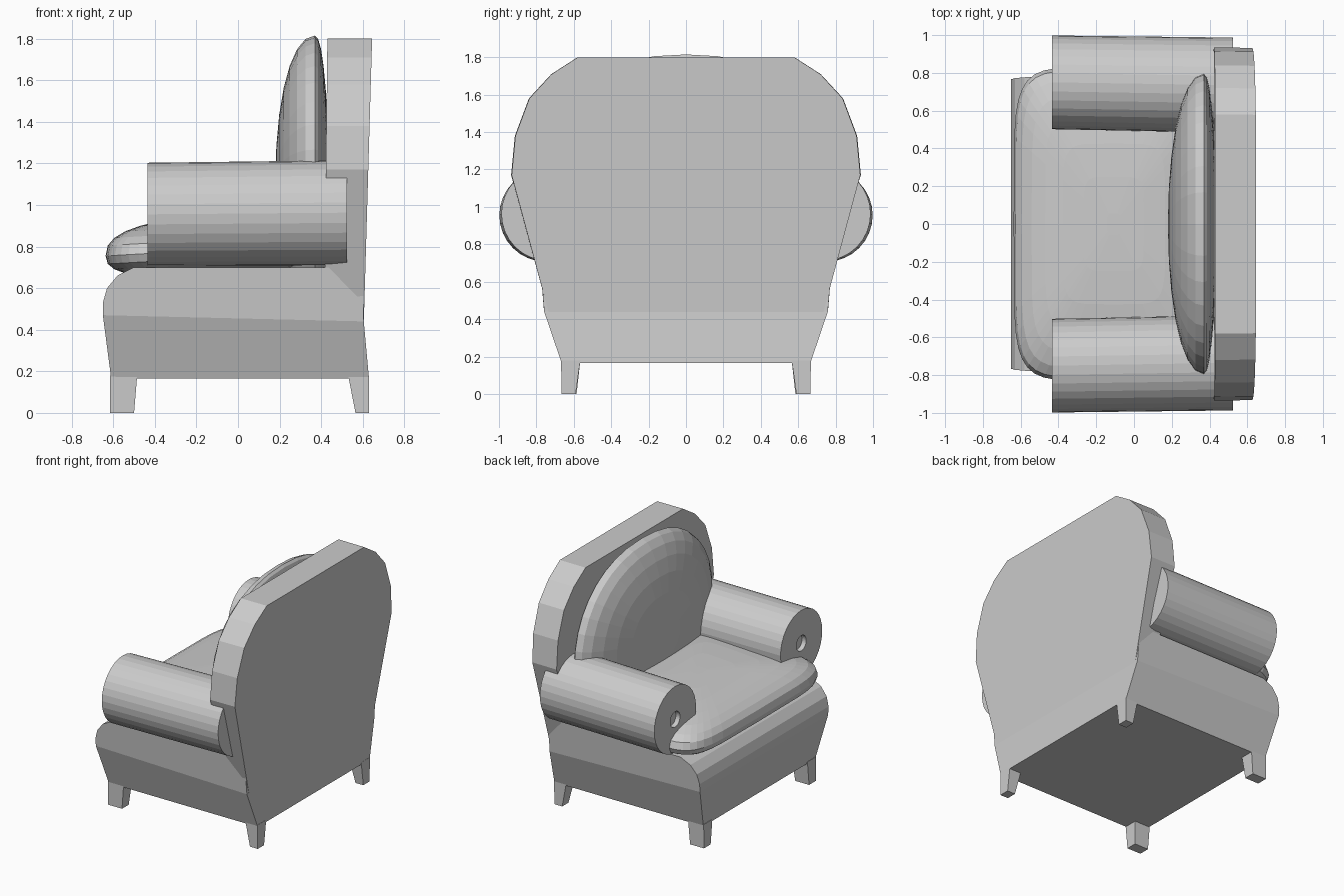
import bpy, bmesh, math

if "Cube" in bpy.data.objects:
    bpy.data.objects.remove(bpy.data.objects["Cube"])

fabric = bpy.data.materials.new("grey")
fabric.diffuse_color = (0.6, 0.6, 0.6, 1)
fabric.use_nodes = True
fabric.node_tree.nodes["Principled BSDF"].inputs["Base Color"].default_value = fabric.diffuse_color


def build(name, verts, faces):
    """Make a flat-shaded object with outward normals."""
    me = bpy.data.meshes.new(name)
    me.from_pydata(verts, [], faces)
    bm = bmesh.new()
    bm.from_mesh(me)
    bmesh.ops.recalc_face_normals(bm, faces=bm.faces)
    bm.to_mesh(me)
    bm.free()
    me.materials.append(fabric)
    ob = bpy.data.objects.new(name, me)
    bpy.context.collection.objects.link(ob)
    return ob


def loft(name, rings):
    """Skin closed rings of equal length and cap both ends."""
    n = len(rings[0])
    verts = [p for r in rings for p in r]
    faces = [(k * n + i, k * n + (i + 1) % n, (k + 1) * n + (i + 1) % n, (k + 1) * n + i)
             for k in range(len(rings) - 1) for i in range(n)]
    last = (len(rings) - 1) * n
    faces += [tuple(range(n)), tuple(range(last, last + n))]
    return build(name, verts, faces)


def spow(v, p):
    return math.copysign(abs(v) ** p, v)


def cushion(name, place, plan, section, segs=36, rows=14):
    """Superellipsoid: unit (u, v, thickness) passed through place()."""
    rings = []
    for k in range(rows + 1):
        lat = math.pi * (k + 0.15 * (k == 0) - 0.15 * (k == rows)) / rows - math.pi / 2
        r, t = abs(math.cos(lat)) ** (2 / section), spow(math.sin(lat), 2 / section)
        rings.append([place(r * spow(math.cos(a), 2 / plan), r * spow(math.sin(a), 2 / plan), t)
                      for a in (2 * math.pi * i / segs for i in range(segs))])
    return loft(name, rings)


# Base: side profile with a rolled front top, widening upwards
prof = [(-0.61, 0.165), (-0.65, 0.47), (-0.65, 0.53), (-0.63, 0.60), (-0.58, 0.66),
        (-0.50, 0.70), (0.60, 0.70), (0.605, 0.44), (0.63, 0.165)]


def half_width(z):
    return 0.665 + 0.095 * (z - 0.165) / 0.28 if z < 0.45 else 0.76 + 0.02 * (z - 0.45) / 0.25


n = len(prof)
verts = [(x, s * half_width(z), z) for s in (-1, 1) for x, z in prof]
faces = [(i, (i + 1) % n, n + (i + 1) % n, n + i) for i in range(n)]
for o in (0, n):
    faces += [(o, o + 1, o + 7, o + 8), tuple(o + i for i in range(1, 8))]
build("base", verts, faces)

# Backrest panel: arched outline, front and back surfaces leaning slightly
right = [(0.655, 0.30), (0.735, 0.43), (0.935, 1.17), (0.915, 1.38), (0.84, 1.58),
         (0.72, 1.71), (0.58, 1.80)]
outline = right + [(-y, z) for y, z in reversed(right)]
outline = [(y, max(z, 0.43)) for y, z in outline if z > 0.35]
front = [(0.418 + 0.012 * max(0, z - 0.8), y, max(z, 0.58) if z < 0.5 else z) for y, z in outline]
back = [(0.605 + 0.04 * (z - 0.43) / 1.37, y * 0.997, z) for y, z in outline]
loft("backrest", [front, back])

# Seat cushion: thick, crowned, rising a little to the rear
cushion("seat_cushion",
        lambda u, v, t: (-0.107 + 0.53 * u, 0.83 * v,
                         0.785 + 0.03 * u + t * (0.165 if t > 0 else 0.13)),
        plan=6, section=2.5)

# Back cushion: domed pillow against the backrest
cushion("back_cushion",
        lambda u, v, t: (0.37 + t * (0.065 if t > 0 else 0.19), 0.80 * u, 1.12 + 0.695 * v),
        plan=2.25, section=2.1)

for s, side in ((1, "left"), (-1, "right")):
    # Rolled arm with a small round recess in the front end
    def ring(x, r):
        t = (x + 0.435) / 0.96
        return [(x, s * (0.75 - 0.015 * t) + r * math.cos(a), 0.955 + 0.008 * t + r * math.sin(a))
                for a in (2 * math.pi * i / 32 for i in range(32))]
    loft(side + "_arm", [ring(-0.40, 0.058), ring(-0.435, 0.058), ring(-0.435, 0.248),
                         ring(0.525, 0.252)])

    # Tapered legs: (x0, x1, y0, y1) at the foot and at the top
    for name, foot, top in (
            ("front_leg", (-0.615, -0.50, 0.585, 0.665), (-0.615, -0.485, 0.565, 0.668)),
            ("back_leg", (0.565, 0.63, 0.59, 0.665), (0.53, 0.63, 0.565, 0.668))):
        rings = [[(x0, s * y0, z), (x1, s * y0, z), (x1, s * y1, z), (x0, s * y1, z)]
                 for (x0, x1, y0, y1), z in ((foot, 0.0), (top, 0.18))]
        loft(side + "_" + name, rings)
